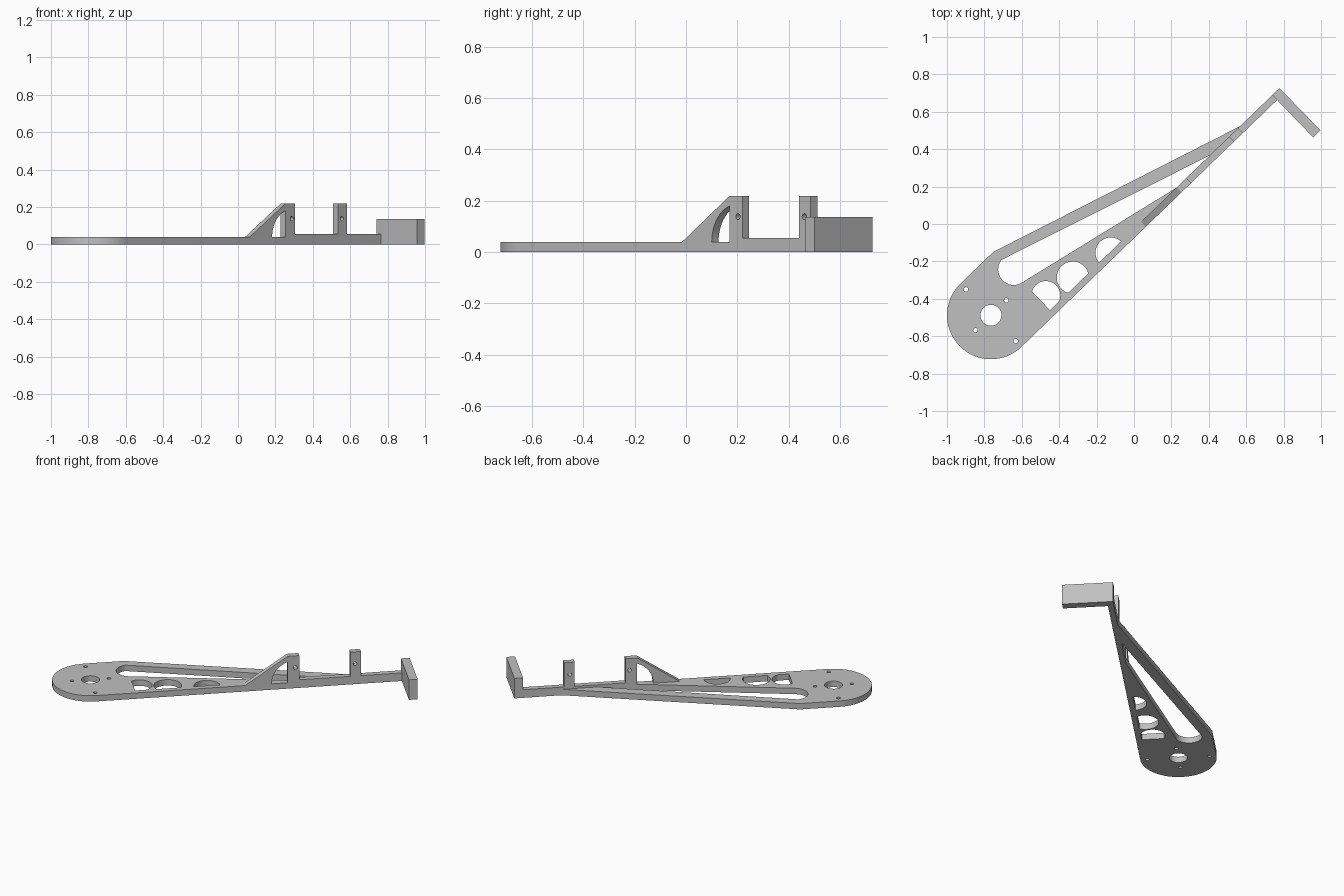
import bpy
import bmesh
from math import cos, sin, radians
from mathutils import Matrix

if "Cube" in bpy.data.objects:
    bpy.data.objects.remove(bpy.data.objects["Cube"], do_unlink=True)

grey = bpy.data.materials.new("plain grey")
grey.use_nodes = True
colour = (0.53, 0.53, 0.53, 1)
grey.diffuse_color = colour
grey.node_tree.nodes["Principled BSDF"].inputs["Base Color"].default_value = colour

# Arm frame: origin at the hub centre, x along the arm
ARM = Matrix.Translation((-0.765, -0.488, 0)) @ Matrix.Rotation(radians(44), 4, 'Z')
EDGE, INNER, END = -0.235, -0.198, 1.90   # rail sides and rail end
PLATE = 0.04


def arc(cx, cy, r, start, stop, n=32):
    angles = [radians(start + (stop - start) * i / n) for i in range(n + 1)]
    return [(cx + r * cos(a), cy + r * sin(a)) for a in angles]


def circle(cx, cy, r, n=32):
    return arc(cx, cy, r, 0, 360, n)[:-1]


def extrude_profile(name, loops, thickness, matrix):
    """Fill the first loop, leave the others open, and extrude upward from zero."""
    curve = bpy.data.curves.new(name + "_profile", 'CURVE')
    curve.dimensions = '2D'
    curve.fill_mode = 'BOTH'
    curve.extrude = thickness / 2
    for loop in loops:
        spline = curve.splines.new('POLY')
        spline.points.add(len(loop) - 1)
        for point, (x, y) in zip(spline.points, loop):
            point.co = (x, y, 0, 1)
        spline.use_cyclic_u = True
    source = bpy.data.objects.new(name + "_profile", curve)
    bpy.context.collection.objects.link(source)
    bpy.context.view_layer.update()
    evaluated = source.evaluated_get(bpy.context.evaluated_depsgraph_get())
    mesh = bpy.data.meshes.new_from_object(evaluated)
    bpy.data.objects.remove(source, do_unlink=True)

    bm = bmesh.new()
    bm.from_mesh(mesh)
    bmesh.ops.remove_doubles(bm, verts=bm.verts, dist=0.0001)
    bmesh.ops.transform(bm, verts=bm.verts,
                        matrix=matrix @ Matrix.Translation((0, 0, thickness / 2)))
    bmesh.ops.recalc_face_normals(bm, faces=bm.faces)
    bm.to_mesh(mesh)
    bm.free()
    mesh.name = name
    mesh.materials.clear()
    mesh.materials.append(grey)
    obj = bpy.data.objects.new(name, mesh)
    bpy.context.collection.objects.link(obj)
    bpy.ops.object.select_all(action='DESELECT')
    obj.select_set(True)
    bpy.context.view_layer.objects.active = obj
    bpy.ops.object.shade_smooth_by_angle(angle=radians(30))
    return obj


# Flat arm plate: round hub, long strut and rail base
outline = arc(0, 0, -EDGE, 90, 270, 48) + [
    (END, EDGE), (END, INNER), (1.66, INNER), (0.244, -EDGE)]

# Long tapered slot with a round end
slot = arc(0.258, 0.0915, 0.083, 98, 261) + [(1.185, INNER), (1.435, INNER)]

# Lightening holes, each a circle cut by straight sides
lightening = [
    [(0.246, -0.2)] + arc(0.285, -0.128, 0.077, -69, 120),
    arc(0.455, -0.159, 0.0856, -29, 209),
    arc(0.693, -0.205, 0.082, 4, 176),
]

# Hub bore and screw holes
bore = [circle(0, 0, 0.056)]
screws = [circle(x, y, 0.012, 16)
          for x, y in ((0, 0.192), (0, -0.192), (0.115, 0), (-0.115, 0))]
extrude_profile("arm_plate", [outline, slot] + lightening + bore + screws, PLATE, ARM)

# Raised rail: open gusset and two drilled posts, drawn from the side
TOP, RAIL = 0.219, 0.055
rail = [(0.924, PLATE), (1.09, PLATE)]
rail += arc(1.238, PLATE, 0.148, 180, 109, 16)[1:]
rail += [(1.19, PLATE), (END, PLATE), (END, RAIL),
         (1.645, RAIL), (1.645, TOP), (1.579, TOP), (1.579, RAIL),
         (1.262, RAIL), (1.262, TOP), (1.19, TOP)]
post_holes = [circle(x, 0.138, 0.012, 16) for x in (1.237, 1.609)]
upright = ARM @ Matrix.Translation((0, INNER, 0)) @ Matrix.Rotation(radians(90), 4, 'X')
extrude_profile("rail_with_posts", [rail] + post_holes, INNER - EDGE, upright)

# End plate standing across the tip of the rail
tip = [(END, -0.513), (1.954, -0.513), (1.954, INNER), (END, INNER)]
extrude_profile("end_plate", [tip], 0.136, ARM)
